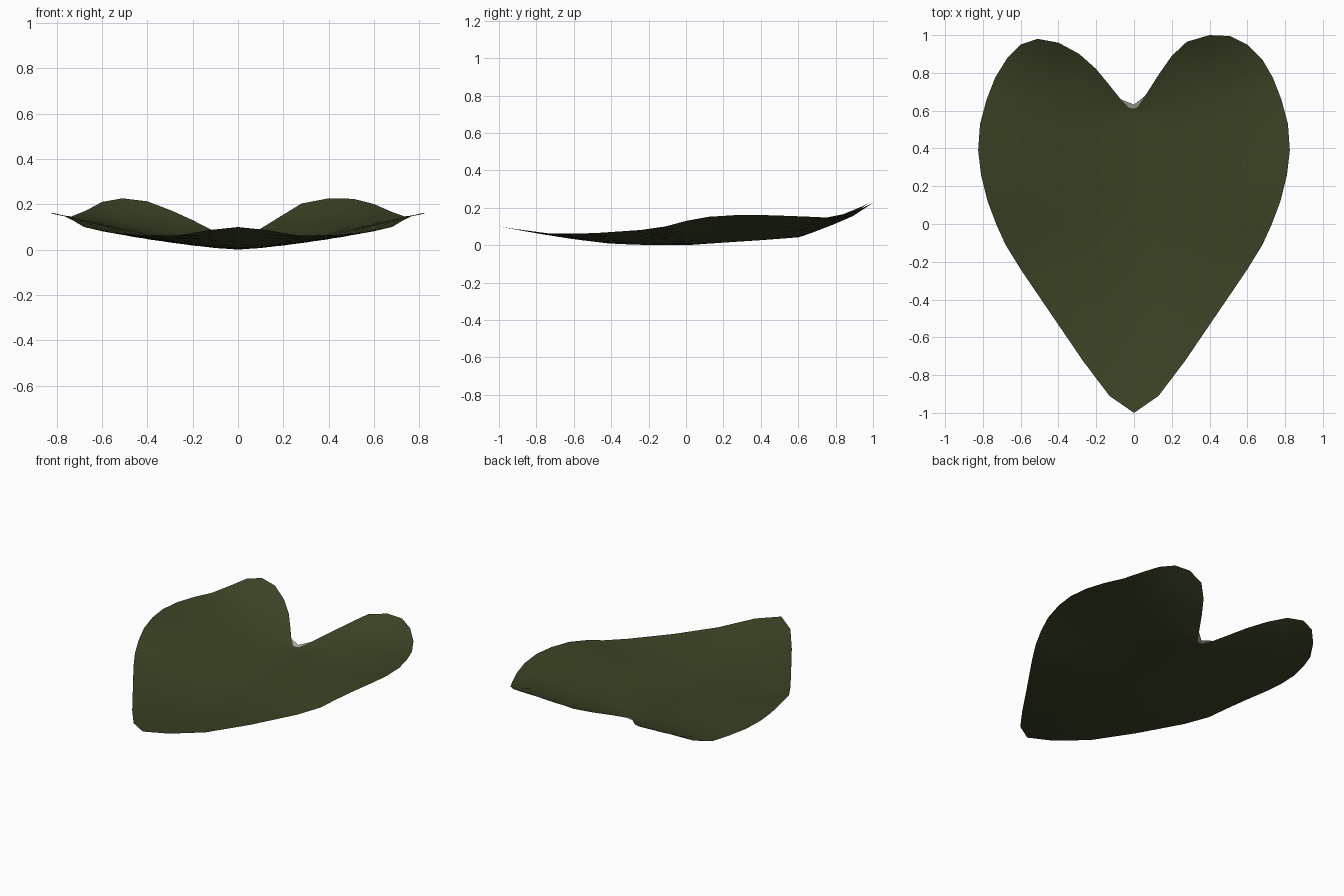
import bpy, bmesh

if "Cube" in bpy.data.objects:
    bpy.data.objects.remove(bpy.data.objects["Cube"])

# Half outline of the heart leaf: shared outer edge, then one lobe end per side
OUTER = [(0, -1), (.13, -.91), (.27, -.725), (.43, -.49), (.6, -.24), (.68, -.11),
         (.73, 0), (.775, .12), (.81, .26), (.825, .39), (.815, .53), (.78, .66), (.735, .775)]
RIGHT = OUTER + [(.68, .87), (.6, .95), (.51, .995), (.4, 1), (.28, .965), (.2, .89),
                 (.13, .79), (.06, .68), (.02, .62), (0, .61)]
LEFT = OUTER + [(.67, .88), (.6, .95), (.51, .98), (.4, .96), (.29, .9), (.2, .82),
                (.13, .735), (.07, .66), (.025, .615), (0, .61)]
# Height along the midrib and along the outer rim, as (y, z)
MIDRIB = [(-1, .10), (-.8, .064), (-.6, .032), (-.4, .008), (-.2, .001), (0, .0),
          (.2, .014), (.4, .027), (.6, .042), (.7, .073), (.8, .112), (.9, .155), (1, .225)]
RIM = [(-1, .10), (-.75, .062), (-.6, .06), (-.4, .068), (-.2, .085), (-.1, .102), (0, .13),
       (.1, .15), (.2, .16), (.4, .162), (.6, .155), (.8, .146), (.9, .175), (1, .228)]
WIDTH = [(y, x) for x, y in RIGHT[:15]]
RINGS = 8


def lookup(table, y):
    if y <= table[0][0]:
        return table[0][1]
    for (a, va), (b, vb) in zip(table, table[1:]):
        if y <= b:
            return va + (vb - va) * (y - a) / (b - a)
    return table[-1][1]


def height(x, y):
    if x < 0:
        y += .02 * max(0, (y - .6) / .4)
    w = lookup(WIDTH, y)
    f = min(1, abs(x) / w) ** 1.4 if w > 1e-4 else 0
    c = lookup(MIDRIB, y)
    return c + (lookup(RIM, y) - c) * f


def material(name, rgb):
    m = bpy.data.materials.new(name)
    m.diffuse_color = (*rgb, 1)
    m.use_nodes = True
    m.node_tree.nodes["Principled BSDF"].inputs["Base Color"].default_value = m.diffuse_color
    return m


def finish(bm, name, mat):
    bmesh.ops.remove_doubles(bm, verts=bm.verts, dist=.0005)
    for f in bm.faces:
        f.normal_update()
        if f.normal.z < 0:
            f.normal_flip()
        f.smooth = True
    me = bpy.data.meshes.new(name)
    bm.to_mesh(me)
    bm.free()
    me.materials.append(mat)
    ob = bpy.data.objects.new(name, me)
    bpy.context.collection.objects.link(ob)


# Leaf blade: ribs running from the midrib to the outline on both sides
bm = bmesh.new()
for side, outline in ((1, RIGHT), (-1, LEFT)):
    n = len(outline) - 1
    rows = []
    for i, (ox, oy) in enumerate(outline):
        sy = -1 + 1.61 * i / n
        row = []
        for k in range(RINGS + 1):
            t = k / RINGS
            x, y = side * ox * t, sy + (oy - sy) * t
            row.append(bm.verts.new((x, y, height(x, y))))
        rows.append(row)
    for a, b in zip(rows, rows[1:]):
        for k in range(RINGS):
            bm.faces.new((a[k], a[k + 1], b[k + 1], b[k]))
bmesh.ops.dissolve_degenerate(bm, dist=.0005, edges=bm.edges)
finish(bm, "leaf_blade", material("leaf green", (.042, .058, .019)))

# Pale sliver lining the notch where the stem joined
bm = bmesh.new()
notch = [(-.07, .66), (-.025, .615), (0, .61), (.02, .62), (.06, .68), (0, .632)]
vs = [bm.verts.new((x, y, height(x, y))) for x, y in notch]
for i in range(5):
    if i < 4:
        bm.faces.new((vs[i], vs[i + 1], vs[5]))
finish(bm, "stem_notch", material("pale grey", (.4, .4, .36)))
